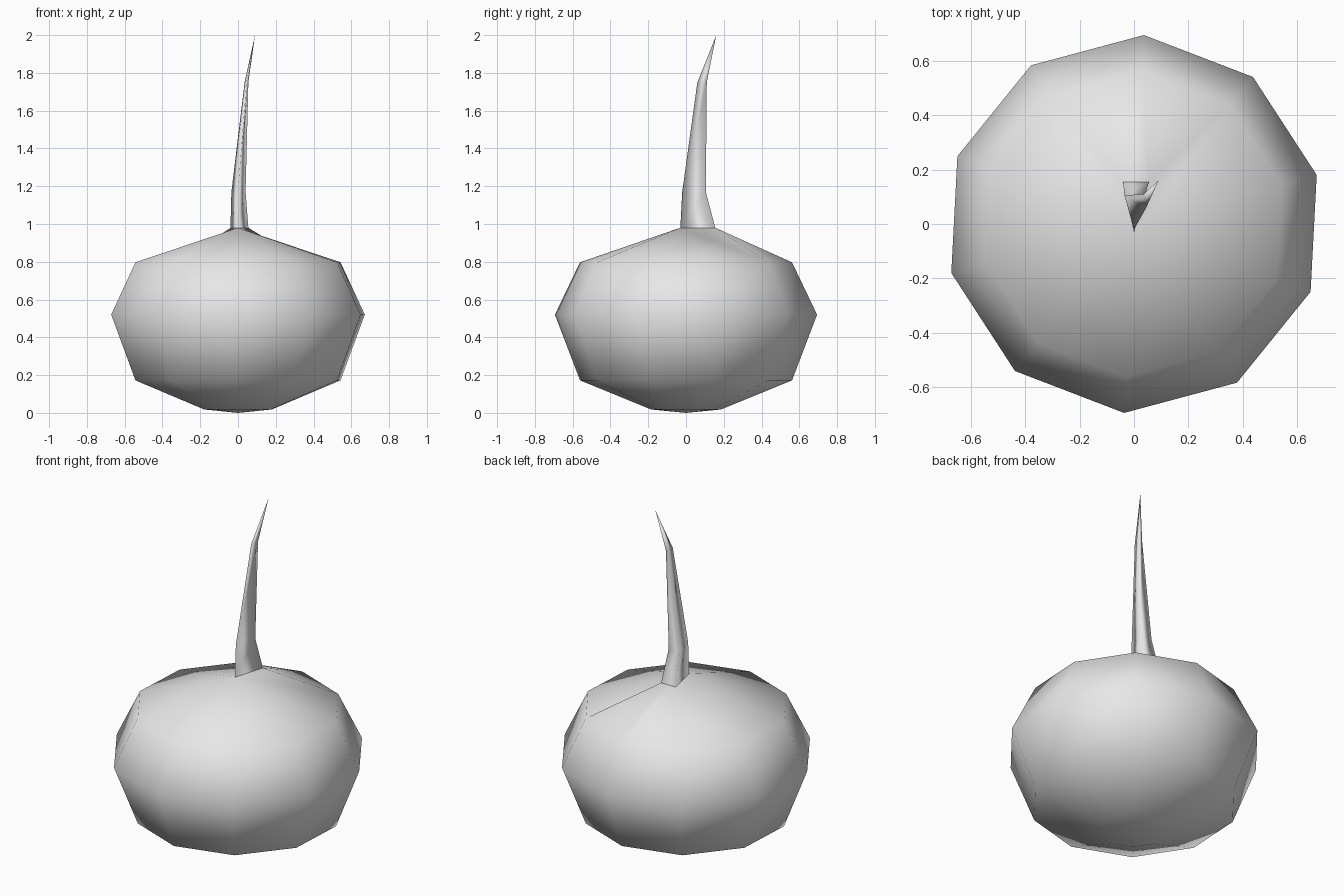
import bpy, bmesh
from math import cos, sin, radians

cube = bpy.data.objects.get("Cube")
if cube:
    bpy.data.objects.remove(cube, do_unlink=True)

grey = bpy.data.materials.new("plain_grey")
grey.use_nodes = True
grey.diffuse_color = (0.8, 0.8, 0.8, 1)
grey.node_tree.nodes["Principled BSDF"].inputs["Base Color"].default_value = (0.8, 0.8, 0.8, 1)

SIDES = 10


def finish(bm, name):
    """Turn a bmesh into a smooth-shaded grey object."""
    bmesh.ops.recalc_face_normals(bm, faces=bm.faces[:])
    for f in bm.faces:
        f.smooth = True
    mesh = bpy.data.meshes.new(name)
    bm.to_mesh(mesh)
    bm.free()
    mesh.materials.append(grey)
    obj = bpy.data.objects.new(name, mesh)
    bpy.context.collection.objects.link(obj)


def bridge(bm, low, high):
    """Join two rings of equal size with quads."""
    n = len(low)
    for i in range(n):
        j = (i + 1) % n
        bm.faces.new((low[i], low[j], high[j], high[i]))


# Stem sections, each a triangle: back right, front, back left
sections = [
    [(-0.04, 0.155, 0.98), (0.0, -0.03, 0.98), (0.055, 0.155, 0.98)],
    [(-0.035, 0.105, 1.17), (0.0, -0.02, 1.17), (0.04, 0.105, 1.17)],
    [(0.035, 0.11, 1.75), (0.045, 0.06, 1.75), (0.055, 0.11, 1.75)],
]

# Bulb: ten-sided rings from the bottom up, as (radius, height)
bm = bmesh.new()
rings = []
for radius, z in [(0.185, 0.018), (0.562, 0.172), (0.695, 0.52), (0.562, 0.797)]:
    angles = [radians(15 + 360 / SIDES * i) for i in range(SIDES)]
    rings.append([bm.verts.new((radius * cos(a), radius * sin(a), z)) for a in angles])
for low, high in zip(rings, rings[1:]):
    bridge(bm, low, high)
pole = bm.verts.new((0, 0, 0))
for i in range(SIDES):
    bm.faces.new((rings[0][(i + 1) % SIDES], rings[0][i], pole))

# Bulb top: the last ring gathers into the stem's triangular foot
top = rings[-1]
right, front, left = [bm.verts.new(p) for p in sections[0]]
for i in range(3, SIDES + 1):
    bm.faces.new((top[i % SIDES], top[(i + 1) % SIDES], front))
bm.faces.new((top[1], top[2], left))
bm.faces.new((top[2], top[3], right))
bm.faces.new((top[1], left, front))
bm.faces.new((top[2], right, left))
bm.faces.new((top[3], front, right))
bm.faces.new((right, front, left))
finish(bm, "bulb")

# Stem: tapering three-sided stalk with a bent tip
bm = bmesh.new()
loops = [[bm.verts.new(p) for p in s] for s in sections]
for low, high in zip(loops, loops[1:]):
    bridge(bm, low, high)
tip = bm.verts.new((0.09, 0.16, 2.0))
for i in range(3):
    bm.faces.new((loops[-1][i], loops[-1][(i + 1) % 3], tip))
finish(bm, "stem")
